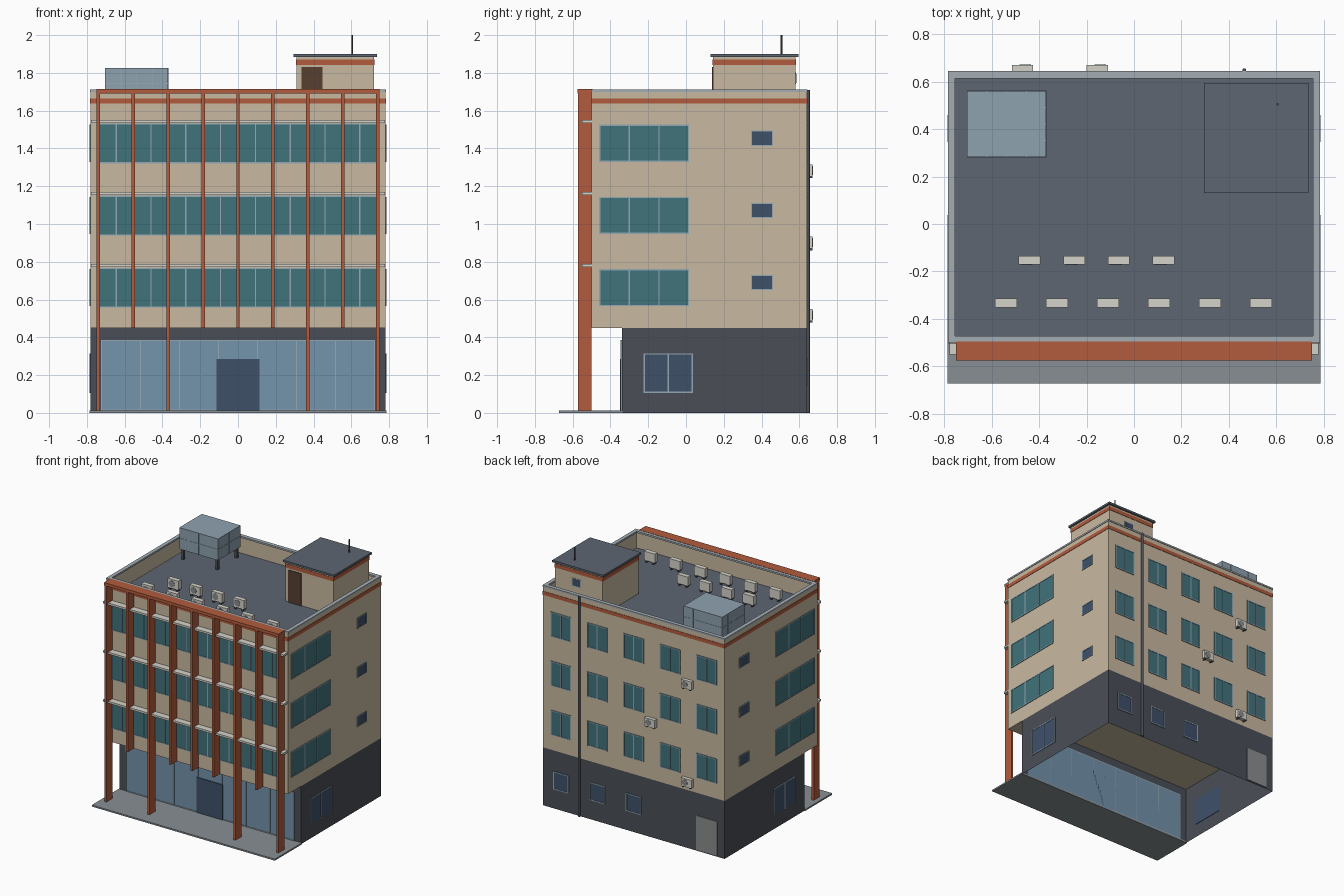
import bpy, bmesh, math
from mathutils import Matrix, Vector

if "Cube" in bpy.data.objects:
    bpy.data.objects.remove(bpy.data.objects["Cube"])


def material(name, hexcode):
    rgb = [int(hexcode[i:i + 2], 16) / 255 for i in (0, 2, 4)]
    m = bpy.data.materials.new(name)
    m.diffuse_color = [((c + .055) / 1.055) ** 2.4 for c in rgb] + [1]
    m.use_nodes = True
    m.node_tree.nodes["Principled BSDF"].inputs["Base Color"].default_value = m.diffuse_color
    return m


BEIGE = material("beige", "C9BAA1")
DARK = material("charcoal", "4A4E56")
ORANGE = material("terracotta", "B35C3E")
TEAL = material("teal_glass", "40737B")
SHOP = material("shop_glass", "7393AC")
NAVY = material("navy_glass", "3E5069")
FRAME = material("frame", "93A9B5")
ROOF = material("roof", "5D6671")
CAP = material("coping", "A3AEB5")
WHITE = material("off_white", "D5D3CA")
PAVE = material("paving", "888F94")
TANK = material("tank", "8FA2AF")
BROWN = material("brown_door", "583E30")
GREY = material("grey_door", "8A8D8E")


def finish(name, bm, mat):
    me = bpy.data.meshes.new(name)
    bm.to_mesh(me)
    bm.free()
    ob = bpy.data.objects.new(name, me)
    me.materials.append(mat)
    bpy.context.collection.objects.link(ob)
    return ob


def add_box(bm, b):
    lo, hi = Vector(b[::2]), Vector(b[1::2])
    return bmesh.ops.create_cube(bm, size=1, matrix=Matrix.Translation((lo + hi) / 2) @ Matrix.Diagonal((*(hi - lo), 1)))


def boxes(name, items, mat):
    """One object made of boxes given as (x0, x1, y0, y1, z0, z1)."""
    bm = bmesh.new()
    for b in items:
        add_box(bm, b)
    return finish(name, bm, mat)


def rods(name, items, mat, axis="Z", sides=12):
    """Cylinders given as (centre, radius, length)."""
    bm = bmesh.new()
    rot = Matrix.Rotation(math.pi / 2, 4, "X") if axis == "Y" else Matrix()
    for c, r, d in items:
        bmesh.ops.create_cone(bm, cap_ends=True, segments=sides, radius1=r, radius2=r,
                              depth=d, matrix=Matrix.Translation(c) @ rot)
    return finish(name, bm, mat)


X, YB, YF, YG = .78, .64, -.5, -.34      # half width, back, upper front, ground front
H, DECK, Z1 = 1.71, 1.58, .45            # parapet top, roof deck, upper floor base


def on_face(face, u0, u1, z0, z1, d):
    """Thin box lying on a facade, proud by d."""
    return {"front": (u0, u1, YF - d, YF + .003, z0, z1),
            "shop": (u0, u1, YG - d, YG + .003, z0, z1),
            "back": (u0, u1, YB - .003, YB + d, z0, z1),
            "right": (X - .003, X + d, u0, u1, z0, z1),
            "left": (-X - d, -X + .003, u0, u1, z0, z1)}[face]


def windows(name, face, items, panes, mat, w=.007):
    """Glass panels (u0, u1, z0, z1) with border frame and mullions."""
    glass, bars = [], []
    for u0, u1, z0, z1 in items:
        glass.append(on_face(face, u0, u1, z0, z1, .003))
        for i in range(panes + 1):
            u = u0 + (u1 - u0 - w) * i / panes
            bars.append(on_face(face, u, u + w, z0, z1, .006))
        for z in (z0, z1 - w):
            bars.append(on_face(face, u0, u1, z, z + w, .0055))
    boxes(name + "_glass", glass, mat)
    boxes(name + "_frames", bars, FRAME)


# Paving and hollow ground floor
boxes("front_paving", [(-.787, .787, -.672, -.335, 0, .012)], PAVE)
bm = bmesh.new()
add_box(bm, (-X, X, YG, YB, 0, Z1))
bmesh.ops.delete(bm, geom=[f for f in bm.faces if abs(f.normal.z) > .5], context="FACES_ONLY")
finish("ground_floor_walls", bm, DARK)

# Upper body with sunken roof inside the parapet
bm = bmesh.new()
add_box(bm, (-X, X, YF, YB, Z1, H - .008))
top = [f for f in bm.faces if f.normal.z > .5]
bmesh.ops.inset_region(bm, faces=top, thickness=.022)
down = bmesh.ops.extrude_face_region(bm, geom=top)
bmesh.ops.translate(bm, verts=[v for v in down["geom"] if isinstance(v, bmesh.types.BMVert)],
                    vec=(0, 0, DECK - .004 - (H - .008)))
bmesh.ops.delete(bm, geom=top, context="FACES_ONLY")
finish("upper_body", bm, BEIGE)
boxes("roof_deck", [(-X + .022, X - .022, YF + .022, YB - .022, DECK - .003, DECK)], ROOF)


def ring(name, x0, x1, y0, y1, z0, z1, t, mat):
    boxes(name, [(x0, x1, y0, y0 + t, z0, z1), (x0, x1, y1 - t, y1, z0, z1),
                 (x0, x0 + t, y0 + t, y1 - t, z0, z1), (x1 - t, x1, y0 + t, y1 - t, z0, z1)], mat)


ring("parapet_coping", -.784, .784, YF - .002, YB + .004, H - .01, H + .003, .03, CAP)
ring("parapet_band", -.783, .783, YF - .003, YB + .003, 1.637, 1.665, .008, ORANGE)

# Front facade: ribbon windows, fins, top beam, shades
floors = [0, .382, .764]
windows("ribbon_window", "front", [(-.74, .74, .557 + f, .768 + f) for f in floors], 16, TEAL, .006)
fins = []
for i in range(9):
    x = -.74 + .185 * i
    foot = .012 if i in (0, 2, 6, 8) else Z1
    fins.append((x - .009, x + .009, -.573, YF, foot, 1.695))
boxes("facade_fins", fins, ORANGE)
boxes("fin_top_beam", [(-.75, .75, -.575, YF + .004, 1.692, 1.715)], ORANGE)
boxes("sun_shades", [(-.777, .777, -.55, YF + .002, .772 + f, .787 + f) for f in floors], WHITE)

# Shopfront
windows("shopfront", "shop", [(-.725, .725, .012, .387)], 7, SHOP, .006)
boxes("entrance_door", [on_face("shop", -.113, -.001, .012, .285, .01),
                        on_face("shop", .001, .113, .012, .285, .01)], NAVY)

# Side windows, same on both sides
for side in ("right", "left"):
    windows(side + "_wide_window", side, [(-.46, .017, .565 + f, .762 + f) for f in floors], 3, TEAL)
    windows(side + "_small_window", side, [(.345, .46, .65 + f, .73 + f) for f in floors], 1, NAVY, .005)
    windows(side + "_ground_window", side, [(-.225, .037, .105, .315)], 2, NAVY)

# Back windows, door, drain pipe
cols = [-.626 + .313 * i for i in range(5)]
windows("back_window", "back", [(x - .087, x + .087, .568 + f, .76 + f) for x in cols for f in floors], 2, TEAL)
windows("back_ground_window", "back", [(x - .066, x + .066, .15, .29) for x in cols[2:]], 1, NAVY)
boxes("back_door", [on_face("back", -.72, -.54, .01, .275, .006)], GREY)
rods("drain_pipe", [((.465, YB + .008, H / 2), .008, H)], DARK)

# Air conditioners on the roof and the back wall
cases, feet, fans = [], [], []
spots = [(-.44 + .188 * i, -.152) for i in range(4)] + [(-.54 + .215 * i, -.333) for i in range(6)]
for x, y in spots:
    cases.append((x - .046, x + .046, y - .018, y + .018, DECK + .015, DECK + .085))
    feet += [(x + s - .006, x + s + .006, y - .018, y + .018, DECK, DECK + .015) for s in (-.03, .03)]
    fans.append(((x - .012, y - .018, DECK + .05), .025, .004))
for x, z in ((-.47, 1.283), (-.155, .901), (-.47, .519)):
    cases.append((x - .045, x + .045, YB + .004, YB + .031, z - .032, z + .032))
    feet += [(x + s - .004, x + s + .004, YB, YB + .03, z - .04, z - .032) for s in (-.03, .03)]
    fans.append(((x + .012, YB + .031, z), .024, .004))
boxes("air_conditioner_cases", cases, WHITE)
boxes("air_conditioner_brackets", feet, DARK)
rods("air_conditioner_fans", fans, GREY, "Y", 16)

# Stair house with roof, band, door, window and mast
boxes("stair_house", [(.31, .72, .143, .58, DECK, 1.887)], BEIGE)
ring("stair_house_band", .307, .723, .14, .583, 1.843, 1.872, .008, ORANGE)
boxes("stair_house_roof", [(.295, .735, .13, .595, 1.885, 1.9)], ROOF)
boxes("stair_house_door", [(.335, .447, .137, .146, DECK, 1.83)], BROWN)
boxes("stair_house_window_frame", [(.495, .575, .577, .583, 1.74, 1.802)], FRAME)
boxes("stair_house_window", [(.502, .568, .577, .585, 1.747, 1.795)], NAVY)
rods("roof_mast", [((.605, .505, 1.95), .005, .1)], DARK, sides=8)

# Panelled water tank on legs
tx0, tx1, ty0, ty1, tz0, tz1 = -.703, -.37, .283, .56, 1.66, 1.827
boxes("water_tank", [(tx0, tx1, ty0, ty1, tz0, tz1)], TANK)
e = .002
seams = [(tx0 - e, tx1 + e, ty0 - e, ty1 + e, 1.742, 1.746)]
for i in (1, 2, 3):
    x, y = tx0 + (tx1 - tx0) * i / 4, ty0 + (ty1 - ty0) * i / 4
    seams += [(x - e, x + e, ty0 - e, ty1 + e, tz0, tz1 - .001),
              (tx0 - e, tx1 + e, y - e, y + e, tz0, tz1 - .001)]
boxes("tank_seams", seams, FRAME)
boxes("tank_legs", [(x - .01, x + .01, y - .01, y + .01, DECK, tz0)
                    for x in (tx0 + .02, tx1 - .02) for y in (ty0 + .02, ty1 - .02)], DARK)
